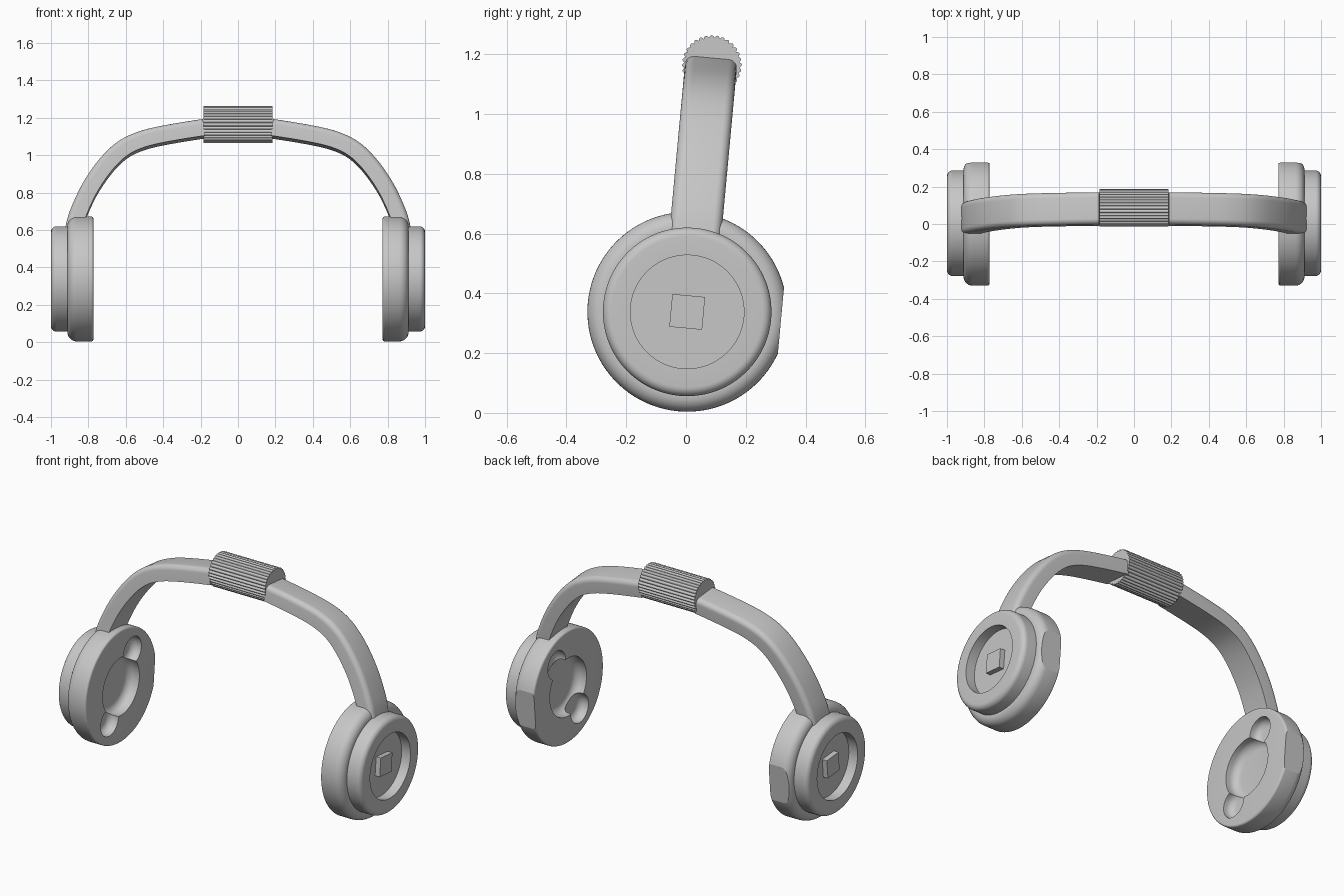
import bpy, bmesh
from math import sin, cos, pi, radians
from mathutils import Matrix, Vector

cube = bpy.data.objects.get("Cube")
if cube:
    bpy.data.objects.remove(cube)

grey = bpy.data.materials.new("plain grey")
grey.use_nodes = True
COLOUR = (0.57, 0.57, 0.57, 1)
grey.diffuse_color = COLOUR
grey.node_tree.nodes["Principled BSDF"].inputs["Base Color"].default_value = COLOUR

# Everything leans back around the cup axis
CUP_Z = 0.338
TILT = Matrix.Translation((0, 0.004, CUP_Z)) @ Matrix.Rotation(radians(-5.3), 4, 'X')


def arc(x, r, rad, start, end, n=7):
    """Points of a fillet, angles in degrees."""
    steps = [radians(start + (end - start) * i / n) for i in range(n + 1)]
    return [(x + rad * cos(a), r + rad * sin(a)) for a in steps]


def skin(bm, rings):
    """Join closed rings of points into a capped tube."""
    loops = [[bm.verts.new(p) for p in ring] for ring in rings]
    for a, b in zip(loops, loops[1:]):
        for i in range(len(a)):
            j = (i + 1) % len(a)
            bm.faces.new((a[i], a[j], b[j], b[i]))
    bm.faces.new(loops[0])
    bm.faces.new(loops[-1])
    bmesh.ops.recalc_face_normals(bm, faces=bm.faces)


def lathe(profile, segments=96, y=0, z=0):
    """Turn (x, radius) points around the x direction, with flat ends."""
    bm = bmesh.new()
    turns = [2 * pi * i / segments for i in range(segments)]
    skin(bm, [[(x, y + r * cos(a), z + r * sin(a)) for a in turns] for x, r in profile])
    return bm


def make(name, bm):
    mesh = bpy.data.meshes.new(name)
    bm.to_mesh(mesh)
    bm.free()
    mesh.materials.append(grey)
    obj = bpy.data.objects.new(name, mesh)
    bpy.context.collection.objects.link(obj)
    return obj


def bake(obj):
    """Replace the mesh by its modified result."""
    graph = bpy.context.evaluated_depsgraph_get()
    result = bpy.data.meshes.new_from_object(obj.evaluated_get(graph))
    obj.modifiers.clear()
    obj.data = result


def finish(obj, mirrored=True, angle=35):
    if mirrored:
        obj.modifiers.new("Mirror", 'MIRROR')
        bake(obj)
    obj.data.transform(TILT)
    bpy.ops.object.select_all(action='DESELECT')
    obj.select_set(True)
    bpy.context.view_layer.objects.active = obj
    bpy.ops.object.shade_smooth_by_angle(angle=radians(angle))


# Ear cup bodies, with a flat cut on the back edge
INNER, OUTER, CUP_R = 0.773, 0.912, 0.334
bm = lathe(arc(INNER + 0.012, CUP_R - 0.012, 0.012, 180, 90)
           + arc(OUTER - 0.05, CUP_R - 0.05, 0.05, 90, 0))
cut = bmesh.ops.bisect_plane(bm, geom=bm.verts[:] + bm.edges[:] + bm.faces[:],
                             plane_co=(0, 0.315, 0), plane_no=(0, 1, 0), clear_outer=True)
rim = [e for e in cut["geom_cut"] if isinstance(e, bmesh.types.BMEdge)]
bmesh.ops.edgenet_fill(bm, edges=rim)
bmesh.ops.recalc_face_normals(bm, faces=bm.faces)
cups = make("ear_cups", bm)


# Inner hollow: a round well with two side pockets
def hollow(name, radius, depth, fillet, y=0, z=0):
    floor = INNER + depth
    cutter = make(name, lathe([(INNER - 0.1, radius)]
                              + arc(floor - fillet, radius - fillet, fillet, 90, 0),
                              64, y, z))
    cutter.hide_render = True
    mod = cups.modifiers.new(name, 'BOOLEAN')
    mod.operation, mod.solver, mod.object = 'DIFFERENCE', 'EXACT', cutter
    return cutter


lean = radians(27)
cutters = [hollow("well_cutter", 0.172, 0.07, 0.045)]
for side in (1, -1):
    cutters.append(hollow("pocket_cutter", 0.083, 0.058, 0.04,
                          side * 0.202 * sin(lean), side * 0.202 * cos(lean)))
bake(cups)
for cutter in cutters:
    bpy.data.objects.remove(cutter)
finish(cups, angle=16)

# Outer caps with a round recess
CAP_R, FLOOR = 0.282, 0.942
cap = lathe([(FLOOR, 0.19), (1.0, 0.19)] + arc(0.97, CAP_R - 0.03, 0.03, 0, 90)
            + [(0.88, CAP_R)])
finish(make("outer_caps", cap))

# Square studs in the recesses
bm = bmesh.new()
bmesh.ops.create_cube(bm, size=1, matrix=Matrix.Translation((0.95, 0, 0))
                      @ Matrix.Diagonal((0.045, 0.11, 0.11, 1)))
finish(make("square_studs", bm))

# Headband: a rounded strip swept from each cup up to the grip
GRIP_X = 0.185
knots = [Vector((x, z - CUP_Z)) for x, z in (
    (0.885, 0.53), (0.878, 0.60), (0.853, 0.69), (0.79, 0.825), (0.705, 0.948),
    (0.62, 1.03), (0.525, 1.078), (0.4, 1.11), (GRIP_X - 0.003, 1.146), (0, 1.165))]
path = []
for i in range(1, len(knots) - 2):
    a, b, c, d = knots[i - 1:i + 3]
    for k in range(8):
        t = k / 8
        path.append(0.5 * (2 * b + (c - a) * t + (2 * a - 5 * b + 4 * c - d) * t ** 2
                           + (3 * b - a - 3 * c + d) * t ** 3))
path.append(knots[-2])

W, T, R = 0.087, 0.046, 0.03
section = (arc(T - R, W - R, R, 90, 0) + arc(T - R, R - W, R, 0, -90)
           + [(-T, -W), (-T, W)])
rings = []
for i, p in enumerate(path):
    way = (path[min(i + 1, len(path) - 1)] - path[max(i - 1, 0)]).normalized()
    out = Vector((way.y, -way.x))
    rings.append([(p.x + out.x * u, v + 0.003, p.y + out.y * u) for u, v in section])
bm = bmesh.new()
skin(bm, rings)
finish(make("headband", bm))

# Ribbed grip joining the two halves of the band
RIBS, STEPS = 32, 8
count = RIBS * STEPS
outline = []
for i in range(count):
    a = 2 * pi * i / count
    r = 0.092 + 0.008 * abs(sin(RIBS * a / 2))
    outline.append((0.006 + r * cos(a), 0.83 + r * sin(a)))
bm = bmesh.new()
skin(bm, [[(x, y, z) for y, z in outline] for x in (-GRIP_X, GRIP_X)])
finish(make("ribbed_grip", bm), mirrored=False)
